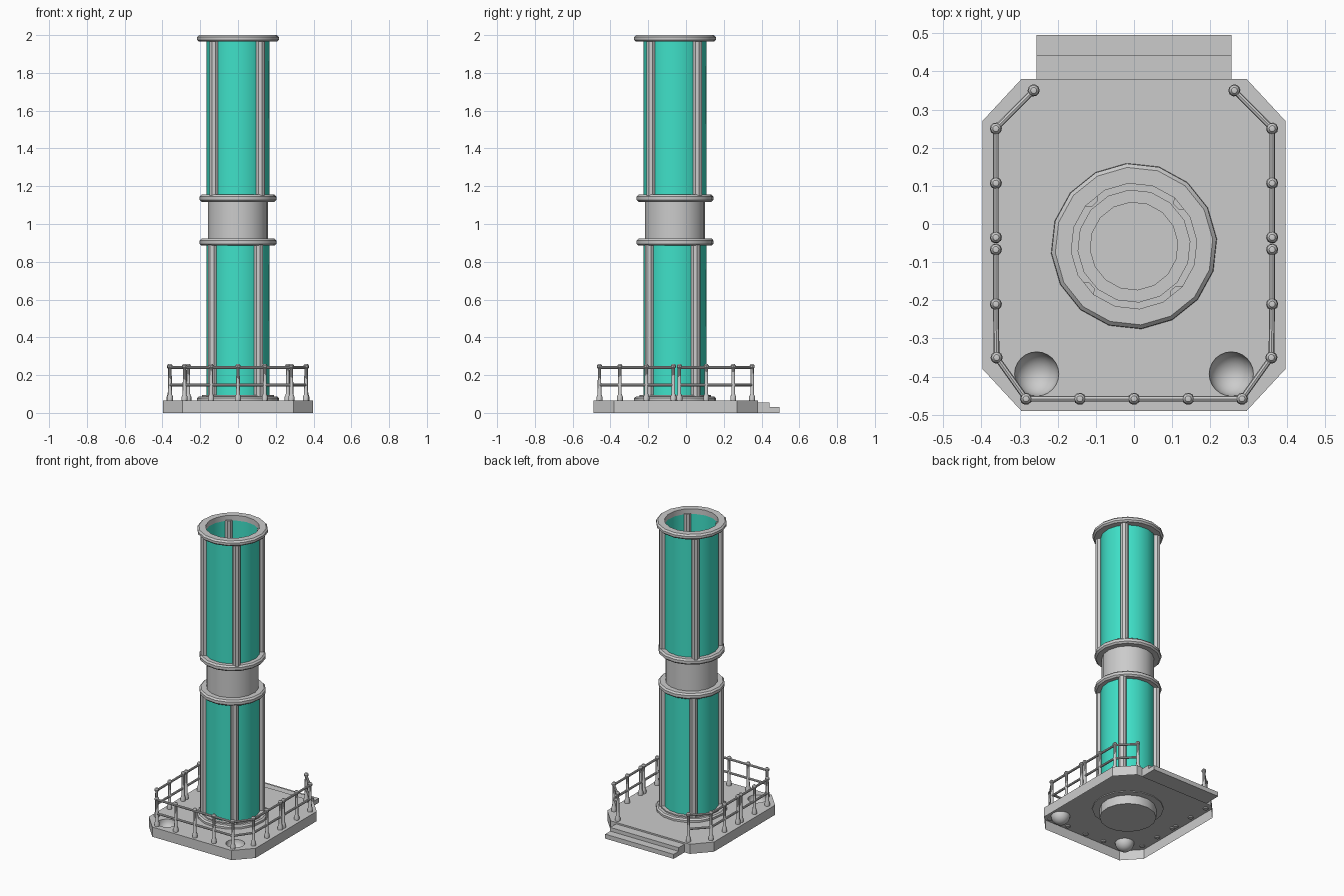
import bpy, bmesh
from math import sin, cos, pi, radians
from mathutils import Vector

if "Cube" in bpy.data.objects:
    bpy.data.objects.remove(bpy.data.objects["Cube"])

CY = -0.058          # tower axis
TOP = 0.065          # deck height

teal = bpy.data.materials.new("teal")
teal.diffuse_color = (0.05, 0.75, 0.58, 1)
teal.use_nodes = True
teal.node_tree.nodes["Principled BSDF"].inputs["Base Color"].default_value = teal.diffuse_color


def finish(name, bm, mat=None, smooth=True, normals=True):
    if normals:
        bmesh.ops.recalc_face_normals(bm, faces=bm.faces[:])
    me = bpy.data.meshes.new(name)
    bm.to_mesh(me)
    bm.free()
    ob = bpy.data.objects.new(name, me)
    bpy.context.collection.objects.link(ob)
    if mat:
        me.materials.append(mat)
    if smooth:
        bpy.ops.object.select_all(action='DESELECT')
        ob.select_set(True)
        bpy.context.view_layer.objects.active = ob
        bpy.ops.object.shade_smooth_by_angle(angle=radians(35))
    return ob


def lathe(bm, profile, at=(0, 0), n=16, phase=5, closed=False):
    """Spin (radius, z) points round a vertical axis."""
    loops = []
    for r, z in profile:
        if r == 0:
            loops.append([bm.verts.new((at[0], at[1], z))] * n)
        else:
            a = [radians(phase) + 2 * pi * i / n for i in range(n)]
            loops.append([bm.verts.new((at[0] + r * cos(t), at[1] + r * sin(t), z)) for t in a])
    pairs = list(zip(loops, loops[1:])) + ([(loops[-1], loops[0])] if closed else [])
    for lo, hi in pairs:
        for i in range(n):
            j = (i + 1) % n
            bm.faces.new(list(dict.fromkeys((lo[i], lo[j], hi[j], hi[i]))))


def turned(name, profile, mat=None, closed=False):
    bm = bmesh.new()
    lathe(bm, profile, (0, CY), closed=closed)
    return finish(name, bm, mat)


def ring(name, z0, z1, inner, outer, c=0.01):
    turned(name, [(inner, z0), (outer - c, z0), (outer, z0 + c), (outer, z1 - c),
                  (outer - c, z1), (inner, z1)], closed=True)


def box(name, x0, x1, y0, y1, z0, z1):
    bm = bmesh.new()
    bmesh.ops.create_cube(bm, size=1)
    for v in bm.verts:
        v.co = ((x0 + x1) / 2 + v.co.x * (x1 - x0), (y0 + y1) / 2 + v.co.y * (y1 - y0),
                (z0 + z1) / 2 + v.co.z * (z1 - z0))
    finish(name, bm, smooth=False)


# Deck: open-bottomed tray with two round holes at the front
half = [(0.295, -0.49), (0.397, -0.38), (0.397, 0.27), (0.295, 0.38)]
outline = half + [(-x, y) for x, y in reversed(half)]
BOWL_R, BOWLS = 0.058, [(-0.255, -0.393), (0.255, -0.393)]
bm = bmesh.new()


def edge_loop(points):
    vs = [bm.verts.new((x, y, TOP)) for x, y in points]
    return vs, [bm.edges.new((vs[i], vs[(i + 1) % len(vs)])) for i in range(len(vs))]


rim, edges = edge_loop(outline)
for bx, by in BOWLS:
    edges += edge_loop([(bx + BOWL_R * cos(2 * pi * i / 24), by + BOWL_R * sin(2 * pi * i / 24))
                        for i in range(24)])[1]
bmesh.ops.triangle_fill(bm, edges=edges, use_beauty=True, normal=(0, 0, 1))
low = [bm.verts.new((v.co.x, v.co.y, 0)) for v in rim]
for i in range(len(rim)):
    j = (i + 1) % len(rim)
    bm.faces.new((low[i], low[j], rim[j], rim[i]))
finish("deck", bm, smooth=False)

# Hollow bowls in the deck
bm = bmesh.new()
for c in BOWLS:
    lathe(bm, [(BOWL_R * cos(k * pi / 12), TOP - BOWL_R * sin(k * pi / 12)) for k in range(6)]
          + [(0, TOP - BOWL_R)], c, n=24, phase=0)
for f in bm.faces:
    f.normal_update()
    if f.normal.z < 0:
        f.normal_flip()
finish("deck_bowls", bm, normals=False)

# Back steps
box("upper_step", -0.255, 0.255, 0.38, 0.442, 0, 0.055)
box("lower_step", -0.255, 0.255, 0.442, 0.495, 0, 0.03)

# Tower foot, plug beneath the deck and inner floor
turned("tower_foot", [(0, 0), (0.173, 0), (0.173, 0.06), (0.218, 0.06), (0.218, 0.078),
                      (0.208, 0.086), (0.19, 0.086), (0.19, 0.094), (0.115, 0.094),
                      (0.115, 0.088), (0, 0.088)])

# Tower rings and drum
ring("lower_collar", 0.885, 0.923, 0.115, 0.204)
ring("upper_collar", 1.117, 1.155, 0.147, 0.204)
ring("top_ring", 1.965, 2.0, 0.165, 0.217)
turned("middle_drum", [(0.16, 0.92), (0.16, 1.12), (0.147, 1.12), (0.147, 0.92)], closed=True)

# Coloured tubes and their four upright poles
for name, z0, z1, turn in (("lower", 0.086, 0.89, -51), ("upper", 1.15, 1.97, -47)):
    turned(name + "_tube", [(0.167, z0), (0.167, z1)], teal)
    bm = bmesh.new()
    for k in range(4):
        a = radians(turn + 90 * k)
        lathe(bm, [(0, z0), (0.025, z0), (0.025, z1), (0, z1)],
              (0.174 * cos(a), CY + 0.174 * sin(a)), n=8, phase=turn + 22.5)
    finish(name + "_poles", bm, smooth=False)

# Railing paths, one post at every point
side = [(0.263, 0.35), (0.362, 0.25), (0.362, 0.107), (0.362, -0.035)]
front = [(0.362, -0.067), (0.362, -0.21), (0.36, -0.35), (0.283, -0.458), (0.142, -0.458)]
paths = [side, [(-x, y) for x, y in side],
         front + [(0, -0.458)] + [(-x, y) for x, y in reversed(front)]]

bm = bmesh.new()
for p in paths:
    for c in p:
        lathe(bm, [(0, 0.058), (0.016, 0.058), (0.016, 0.085), (0.01, 0.1), (0.009, 0.235),
                   (0.014, 0.24), (0.014, 0.25), (0.008, 0.258), (0, 0.26)], c, n=10)
finish("railing_posts", bm)

bm = bmesh.new()
for p in paths:
    for (x0, y0), (x1, y1) in zip(p, p[1:]):
        for z in (0.148, 0.24):
            a, b = Vector((x0, y0, z)), Vector((x1, y1, z))
            d = b - a
            m = d.to_track_quat('Z', 'Y').to_matrix().to_4x4()
            m.translation = (a + b) / 2
            bmesh.ops.create_cone(bm, cap_ends=True, segments=8, radius1=0.0075,
                                  radius2=0.0075, depth=d.length, matrix=m)
finish("railing_bars", bm, smooth=False)
